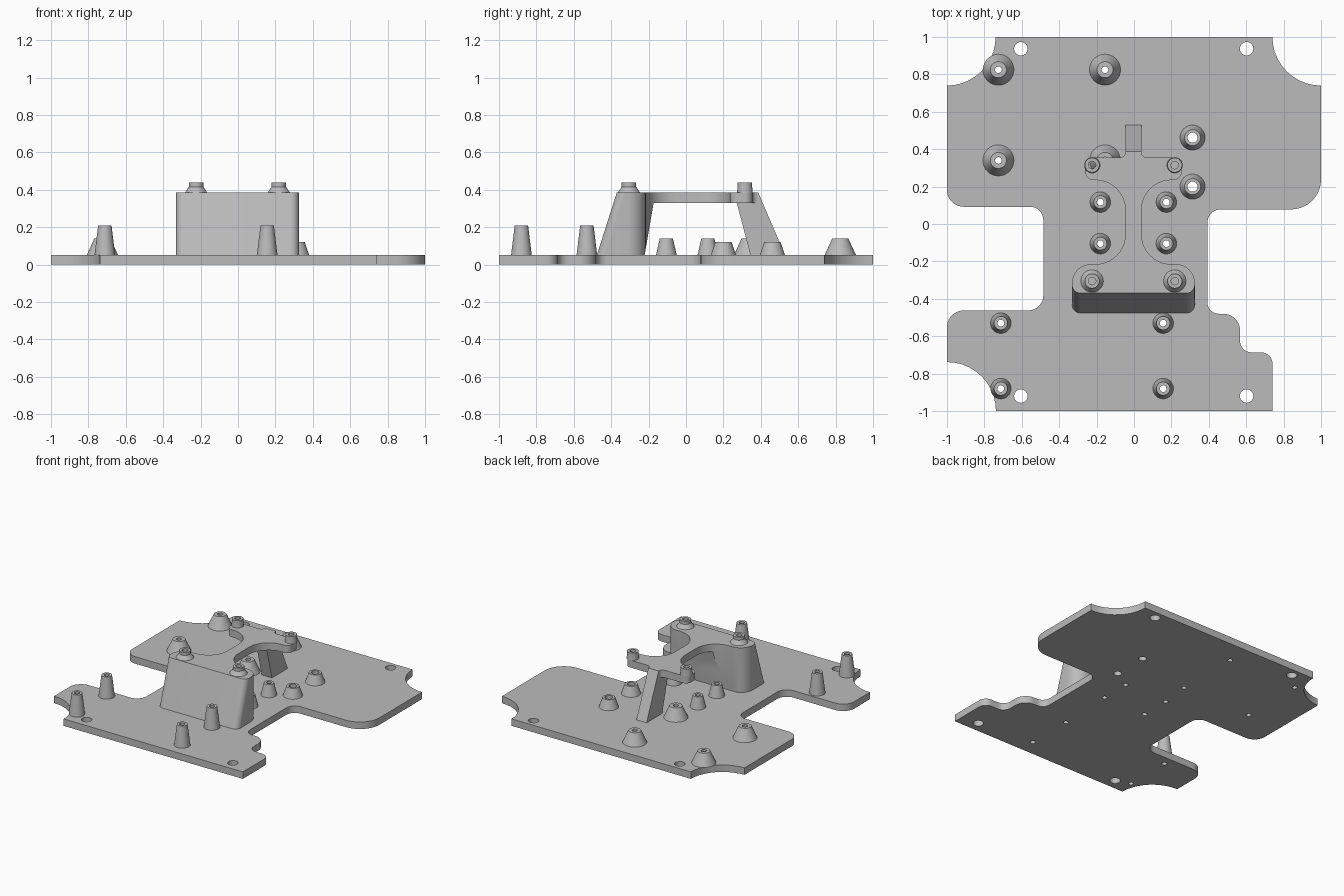
import bpy, bmesh
from math import sin, cos, pi
from mathutils import Vector, Matrix

cube = bpy.data.objects.get("Cube")
if cube:
    bpy.data.objects.remove(cube, do_unlink=True)

grey = bpy.data.materials.new("light grey")
grey.use_nodes = True
grey.diffuse_color = (0.5, 0.5, 0.5, 1)
grey.node_tree.nodes["Principled BSDF"].inputs["Base Color"].default_value = (0.5, 0.5, 0.5, 1)

PLATE_TOP = 0.052
BRACKET_TOP = 0.385


def finish(bm, name):
    """Turn a bmesh into a named grey object."""
    bmesh.ops.recalc_face_normals(bm, faces=bm.faces)
    mesh = bpy.data.meshes.new(name)
    bm.to_mesh(mesh)
    bm.free()
    mesh.materials.append(grey)
    obj = bpy.data.objects.new(name, mesh)
    bpy.context.collection.objects.link(obj)
    return obj


def smooth(obj):
    bpy.ops.object.select_all(action="DESELECT")
    obj.select_set(True)
    bpy.context.view_layer.objects.active = obj
    bpy.ops.object.shade_smooth_by_angle(angle=0.5)


def outline(corners, steps=10):
    """Right-angled corners (x, y, r): r > 0 rounds, r < 0 scoops a bite out."""
    points = []
    for i, (x, y, r) in enumerate(corners):
        p = Vector((x, y))
        a = (Vector(corners[i - 1][:2]) - p).normalized()
        b = (Vector(corners[(i + 1) % len(corners)][:2]) - p).normalized()
        if r == 0:
            points.append(p)
            continue
        for k in range(steps + 1):
            t = k / steps * pi / 2
            if r > 0:
                points.append(p + r * (a * (1 - sin(t)) + b * (1 - cos(t))))
            else:
                points.append(p - r * (a * cos(t) + b * sin(t)))
    return points


def prism(bm, bottom, top):
    """Closed solid between two matching rings of points."""
    low = [bm.verts.new(p) for p in bottom]
    high = [bm.verts.new(p) for p in top]
    bm.faces.new(low)
    bm.faces.new(high)
    for i in range(len(low)):
        bm.faces.new((low[i - 1], low[i], high[i], high[i - 1]))


def side_prism(name, profile, x0, x1):
    """Side profile of (y, z) points pulled along x."""
    bm = bmesh.new()
    prism(bm, [(x0, y, z) for y, z in profile], [(x1, y, z) for y, z in profile])
    return finish(bm, name)


def drills(name, holes, z0, z1):
    """Cutter made of upright cylinders (x, y, r)."""
    bm = bmesh.new()
    for x, y, r in holes:
        bmesh.ops.create_cone(bm, cap_ends=True, segments=24, radius1=r, radius2=r,
                              depth=z1 - z0,
                              matrix=Matrix.Translation((x, y, (z0 + z1) / 2)))
    return finish(bm, name)


def cut(obj, cutter):
    mod = obj.modifiers.new("cut", "BOOLEAN")
    mod.operation = "DIFFERENCE"
    mod.solver = "EXACT"
    mod.object = cutter
    bpy.context.view_layer.objects.active = obj
    bpy.ops.object.modifier_apply(modifier=mod.name)
    bpy.data.objects.remove(cutter, do_unlink=True)


def standoff(name, x, y, hole, rings, segments=32):
    """Hollow post turned from (radius, z) rings on its outer wall."""
    profile = [(hole, rings[0][1])] + rings + [(hole, rings[-1][1])]
    bm = bmesh.new()
    loops = []
    for k in range(segments):
        t = 2 * pi * k / segments
        loops.append([bm.verts.new((x + r * cos(t), y + r * sin(t), z)) for r, z in profile])
    for k in range(segments):
        a, b = loops[k - 1], loops[k]
        for j in range(len(profile)):
            bm.faces.new((a[j - 1], a[j], b[j], b[j - 1]))
    smooth(finish(bm, name))


# Standoff families: base radius, top radius, hole radius, top height, positions
families = {
    "wide_standoff": (0.083, 0.043, 0.018, 0.14,
                      [(x, y) for x in (-0.725, -0.155) for y in (0.34, 0.825)]),
    "side_standoff": (0.067, 0.043, 0.027, 0.122, [(0.313, 0.2), (0.313, 0.462)]),
    "middle_standoff": (0.055, 0.035, 0.018, 0.14,
                        [(x, y) for x in (-0.18, 0.173) for y in (-0.105, 0.117)]),
    "tall_standoff": (0.055, 0.036, 0.018, 0.208,
                      [(x, y) for x in (-0.712, 0.156) for y in (-0.88, -0.53)]),
}

# Base plate with scooped corners and side notches
plate_corners = [
    (-1, 1, -0.26), (-1, 0.092, 0.09), (-0.485, 0.092, 0.07), (-0.485, -0.462, 0.08),
    (-1, -0.462, 0.09), (-1, -1, -0.262), (0.74, -1, 0), (0.74, -0.686, 0.06),
    (0.567, -0.686, 0.06), (0.567, -0.48, 0.09), (0.393, -0.48, 0.06),
    (0.393, 0.078, 0.07), (1, 0.078, 0.16), (1, 1, -0.26),
]
shape = outline(plate_corners)
bm = bmesh.new()
prism(bm, [(p.x, p.y, 0) for p in shape], [(p.x, p.y, PLATE_TOP) for p in shape])
plate = finish(bm, "base_plate")
holes = [(x, y, 0.036) for x in (-0.605, 0.602) for y in (-0.92, 0.937)]
for base, top, hole, height, places in families.values():
    holes += [(x, y, hole) for x, y in places]
cut(plate, drills("plate_drills", holes, -0.1, 0.2))
smooth(plate)

# Standoffs on the plate
for name, (base, top, hole, height, places) in families.items():
    for i, (x, y) in enumerate(places):
        standoff(f"{name}_{i + 1}", x, y, hole, [(base, PLATE_TOP), (top, height)])

# Bracket: waisted top with a front foot that leans out at the bottom
CENTRE = -0.003
half = [(0.328, -0.37, 0.045), (0.328, -0.215, 0.1), (0.043, -0.215, 0.16),
        (0.043, 0.235, 0.16), (0.258, 0.235, 0.045), (0.258, 0.355, 0.04),
        (0.043, 0.355, 0.03), (0.043, 0.388, 0)]
corners = half + [(-x, y, r) for x, y, r in reversed(half)]
shape = [p + Vector((CENTRE, 0)) for p in outline(corners)]
bm = bmesh.new()
prism(bm, [(p.x, p.y - (0.107 if p.y < -0.32 else 0), PLATE_TOP - 0.003) for p in shape],
      [(p.x, p.y, BRACKET_TOP) for p in shape])
bracket = finish(bm, "bracket")
gap = side_prism("bracket_gap", [(-0.23, 0), (-0.173, 0.33), (0.6, 0.33), (0.6, 0)], -0.6, 0.6)
cut(bracket, gap)
pegs = [(x, y) for x in (-0.224, 0.218) for y in (-0.305, 0.315)]
cut(bracket, drills("bracket_drills", [(x, y, 0.02) for x, y in pegs], 0.2, 0.5))
smooth(bracket)

# Sloping rear leg
side_prism("rear_leg", [(0.345, 0.05), (0.53, 0.05), (0.387, 0.384), (0.35, 0.384),
                        (0.27, 0.335)], CENTRE - 0.042, CENTRE + 0.042)

# Pegs on the bracket: flared in front, straight behind
for i, (x, y) in enumerate(pegs):
    foot = 0.06 if y < 0 else 0.042
    standoff(f"bracket_peg_{i + 1}", x, y, 0.02,
             [(foot, BRACKET_TOP), (0.039, 0.415), (0.039, 0.438)])
